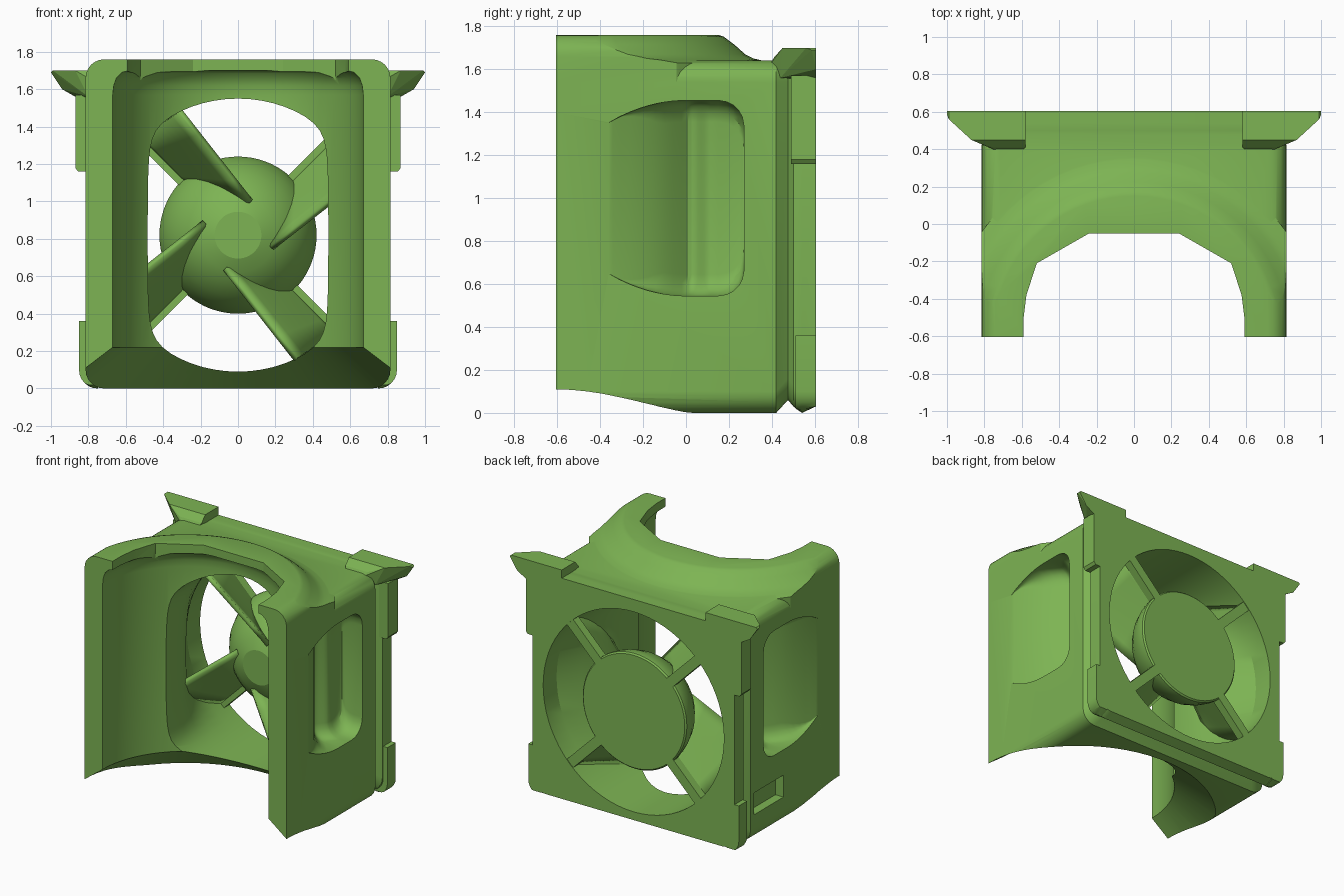
import bpy, bmesh, math
from math import sin, cos, pi, sqrt

if "Cube" in bpy.data.objects:
    bpy.data.objects.remove(bpy.data.objects["Cube"])

CZ = 0.82          # fan axis height
FY = -0.605        # front plane, also the axis of the round bay
N = 72
green = bpy.data.materials.new("green_plastic")
green.diffuse_color = (0.205, 0.455, 0.087, 1)
green.use_nodes = True
green.node_tree.nodes["Principled BSDF"].inputs["Base Color"].default_value = green.diffuse_color


def finish(name, bm):
    bmesh.ops.recalc_face_normals(bm, faces=bm.faces)
    me = bpy.data.meshes.new(name)
    bm.to_mesh(me)
    bm.free()
    me.materials.append(green)
    ob = bpy.data.objects.new(name, me)
    bpy.context.collection.objects.link(ob)
    return ob


def loft(name, rings):
    bm = bmesh.new()
    vs = [[bm.verts.new(p) for p in r] for r in rings]
    n = len(vs[0])
    for a, b in zip(vs, vs[1:]):
        for j in range(n):
            k = (j + 1) % n
            bm.faces.new((a[j], a[k], b[k], b[j]))
    bm.faces.new(vs[0])
    bm.faces.new(vs[-1][::-1])
    return finish(name, bm)


def hull(name, pts):
    bm = bmesh.new()
    for p in pts:
        bm.verts.new(p)
    bmesh.ops.convex_hull(bm, input=bm.verts)
    bmesh.ops.dissolve_limit(bm, angle_limit=0.01, verts=bm.verts, edges=bm.edges)
    return finish(name, bm)


def box(name, x0, x1, y0, y1, z0, z1):
    return hull(name, [(x, y, z) for x in (x0, x1) for y in (y0, y1) for z in (z0, z1)])


def activate(ob):
    bpy.ops.object.select_all(action='DESELECT')
    ob.select_set(True)
    bpy.context.view_layer.objects.active = ob


def smooth(ob, angle=30):
    activate(ob)
    bpy.ops.object.shade_smooth_by_angle(angle=math.radians(angle))


def cut(ob, cutter, op='DIFFERENCE'):
    activate(ob)
    m = ob.modifiers.new("cut", 'BOOLEAN')
    m.operation, m.solver, m.object = op, 'EXACT', cutter
    bpy.ops.object.modifier_apply(modifier=m.name)
    bpy.data.objects.remove(cutter)


def rounded(y, hw, z0, z1=1.64, r=0.1):
    pts = []
    for cx, cz, a0 in ((hw - r, z1 - r, 0), (r - hw, z1 - r, 90),
                       (r - hw, z0 + r, 180), (hw - r, z0 + r, 270)):
        for i in range(7):
            a = math.radians(a0 + 15 * i)
            pts.append((cx + r * cos(a), y, cz + r * sin(a)))
    return pts


def disc(r, z):
    return [(r * cos(2 * pi * i / N), FY + r * sin(2 * pi * i / N), z) for i in range(N)]


# Shroud body, with the V groove before the back plate
body = loft("shroud_body", [rounded(FY, .815, 0), rounded(.42, .815, 0), rounded(.475, .77, .06),
                            rounded(.5, .815, .03), rounded(.54, .815, 0), rounded(.605, .815, .03)])

# Raised arch on top
arch = loft("arch", [rounded(FY, .815, 1.3, 1.76), rounded(.41, .815, 1.3, 1.76)])
prof = [(.99, 1.25), (.99, 1.63), (.95, 1.643), (.92, 1.65), (.88, 1.67), (.83, 1.715),
        (.78, 1.752), (.74, 1.765), (.74, 1.9)]
cut(arch, loft("arch_round", [disc(r, z) for r, z in prof]), 'INTERSECT')
cut(body, arch, 'UNION')

# Round front bay with flared bottom and domed upper rim
cut(body, loft("bay_cutter", [disc(1.025, -.05), disc(.67, .22), disc(.67, 1.57), disc(.664, 1.62),
                              disc(.65, 1.66), disc(.62, 1.69), disc(.58, 1.7)]))
half = [(.59, -.8), (.59, -.5), (.575, -.38), (.52, -.21), (.24, -.05)]
plan = half + [(-x, y) for x, y in half[::-1]]
cut(body, loft("top_opening_cutter", [[(x, y, z) for x, y in plan] for z in (1.5, 2)]))


# Air duct: round at the back, narrowed at the sides towards the bay
def duct(y, t):
    pts = []
    for i in range(N):
        a = 2 * pi * i / N
        x, z = .73 * cos(a), .73 * sin(a)
        nx = x / (1 + (abs(x) / .485) ** 8) ** .125
        pts.append((x + (nx - x) * t, y, CZ + z))
    return pts


cut(body, loft("duct_cutter", [duct(-.2, 1), duct(.05, 1), duct(.16, .8), duct(.3, .4),
                               duct(.45, 0), duct(.7, 0)]))


# Side pockets with a curved floor and filleted ends
def pocket(s):
    rings = []
    ys = [-.38 + .04 * i for i in range(10)] + [.01 + .015 * i for i in range(8)] + \
         [.15, .19, .22, .245, .262, .27]
    for y in ys:
        x = sqrt(max(0, .85 ** 2 - (y + .6) ** 2))
        if y > 0:
            t = min(1, y / .12)
            x = (.602 * (2 * t**3 - 3 * t**2 + 1) - .12 * (t**3 - 2 * t**2 + t)
                 + .65 * (3 * t**2 - 2 * t**3))
        h = .455 - .115 * max(0, -y / .38) ** 2
        if y > .15:
            h -= .12 - sqrt(max(0, .12 ** 2 - (y - .15) ** 2))
        f = max(.004, min(.1, .8 - x))
        side = [(x, h - f), (x + .08 * f, h - .6 * f), (x + .3 * f, h - .28 * f),
                (x + .62 * f, h - .07 * f), (x + f, h), (1.1, h)]
        rings.append([(s * a, y, 1 + b) for a, b in side] +
                     [(s * a, y, 1 - b) for a, b in side[::-1]])
    return loft("pocket_cutter", rings)


for s in (1, -1):
    cut(body, pocket(s))
# Small slot on the left side only
cut(body, box("slot_cutter", -.9, -.75, .04, .38, .2, .36))
smooth(body, 28)

# Side flanges and clip ears of the back plate
for s, side in ((1, "right"), (-1, "left")):
    arc = [(.75 + .1 * cos(math.radians(a)), .1 + .1 * sin(math.radians(a))) for a in range(-90, 1, 15)]
    low = arc + [(.85, .36), (.74, .36), (.74, .05)]
    lower = loft(side + "_lower_flange", [[(s * x, y, max(z, z0)) for x, z in low]
                                          for y, z0 in ((.51, .02), (.54, 0), (.605, .03))])
    smooth(lower)
    hull(side + "_upper_flange", [(s * x, y, z) for y in (.49, .605) for x, z in
                                  ((.76, 1.16), (.855, 1.16), (.87, 1.18), (.87, 1.57), (.76, 1.57))])
    ear = [(.58, .45, 1.7), (.87, .45, 1.7), (.99, .56, 1.7), (1, .585, 1.69), (1, .605, 1.69),
           (.99, .605, 1.7), (.58, .605, 1.7), (.58, .41, 1.655), (.6, .39, 1.62), (.73, .39, 1.62),
           (.76, .41, 1.655), (.80, .44, 1.56), (.80, .605, 1.55), (.87, .605, 1.56), (.94, .605, 1.6),
           (.58, .605, 1.6)]
    hull(side + "_clip_ear", [(s * x, y, z) for x, y, z in ear])

# Domed hub with a flat nose
prof = [(.125, .235), (.2, .265), (.27, .31), (.33, .37), (.375, .435), (.405, .505), (.42, .565),
        (.42, .59), (.41, .6)]
hub = loft("fan_hub", [[(r * cos(2 * pi * i / N), y, CZ + r * sin(2 * pi * i / N)) for i in range(N)]
                       for r, y in prof])
smooth(hub, 20)

# Four slanted vanes and the struts behind them
for k in range(4):
    c, sn = cos(k * pi / 2), sin(k * pi / 2)

    def place(x, z, y):
        px, pz = x * c - z * sn, x * sn + z * c
        return (max(-.6, min(.6, px)), y, CZ + pz)

    bm = bmesh.new()
    grid = []
    for i in range(9):
        t = i / 8
        e = t ** .9
        a = (.07 - .33 * e, .18 + .08 * e)
        b = (-.31 - .21 * e, .665 - .145 * e)
        grid.append([bm.verts.new(place(a[0] + (b[0] - a[0]) * u, a[1] + (b[1] - a[1]) * u,
                                        .58 - (.33 + .18 * u) * (1 - t)))
                     for u in (0, .25, .5, .75, 1)])
    for i in range(8):
        for j in range(4):
            bm.faces.new((grid[i][j], grid[i][j + 1], grid[i + 1][j + 1], grid[i + 1][j]))
    vane = finish(f"vane_{k + 1}", bm)
    m = vane.modifiers.new("thickness", 'SOLIDIFY')
    m.thickness, m.offset = .03, 0
    smooth(vane)
    d = sqrt(.5)
    hull(f"strut_{k + 1}", [place(-d * r - d * w, d * r - d * w, y)
                            for r in (.36, .74) for w in (-.035, .035) for y in (.54, .6)])
